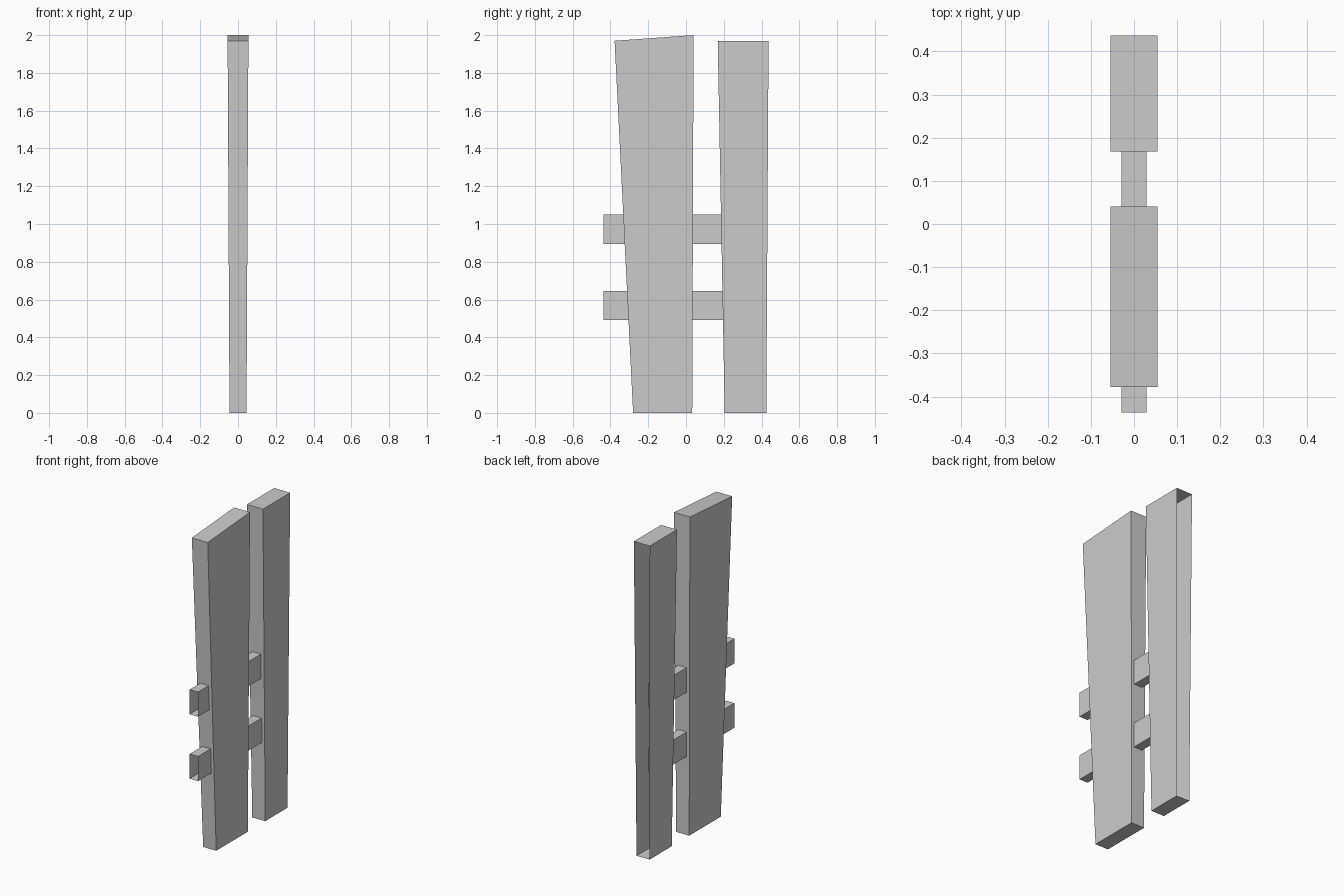
import bpy
import bmesh

if "Cube" in bpy.data.objects:
    bpy.data.objects.remove(bpy.data.objects["Cube"])


def plank(name, profile, half_widths, open_sides=()):
    """Extrude a four-point (y, z) profile across x; omit any open sides."""
    bm = bmesh.new()
    left = [bm.verts.new((-w, y, z)) for (y, z), w in zip(profile, half_widths)]
    right = [bm.verts.new((w, y, z)) for (y, z), w in zip(profile, half_widths)]
    bm.faces.new(left[::-1])
    bm.faces.new(right)
    for i in range(4):
        if i not in open_sides:
            j = (i + 1) % 4
            bm.faces.new((left[i], left[j], right[j], right[i]))
    bmesh.ops.recalc_face_normals(bm, faces=bm.faces)
    mesh = bpy.data.meshes.new(name)
    bm.to_mesh(mesh)
    bm.free()
    obj = bpy.data.objects.new(name, mesh)
    bpy.context.collection.objects.link(obj)
    return obj


# Profile order: bottom front, bottom back, top back, top front
taper = (0.045, 0.045, 0.055, 0.055)

# Wide board with a slanted top
plank("wide_board", [(-0.28, 0), (0.033, 0), (0.04, 2.0), (-0.378, 1.97)], taper)

# Narrow board, open along its back edge
plank("narrow_board", [(0.205, 0), (0.425, 0), (0.437, 1.97), (0.168, 1.97)],
      taper, open_sides=(1,))

# Cross rails running through both boards, open at the ends
for name, z in (("lower_rail", 0.492), ("upper_rail", 0.895)):
    plank(name, [(-0.437, z), (0.33, z), (0.33, z + 0.154), (-0.437, z + 0.154)],
          (0.029,) * 4, open_sides=(1, 3))
